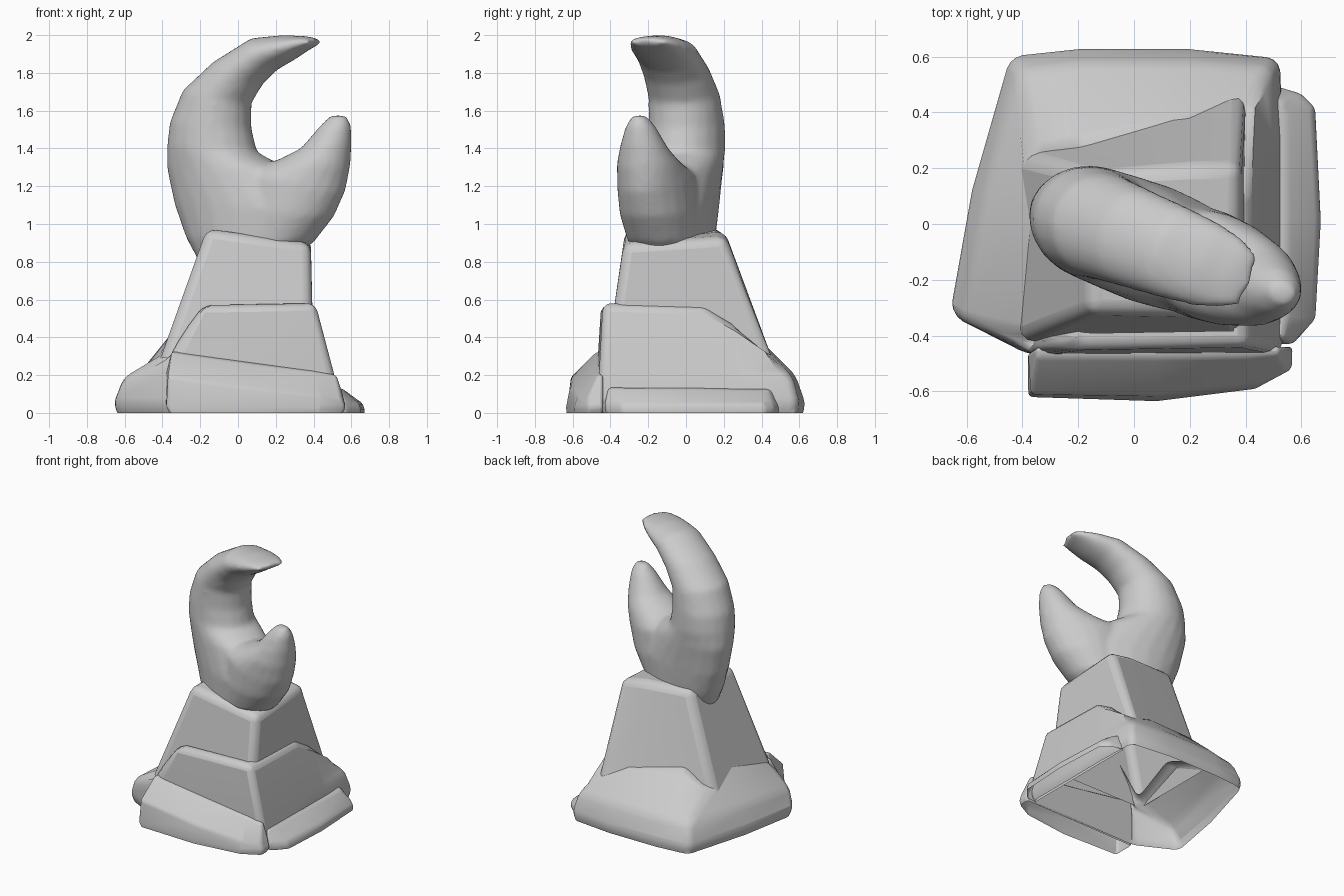
import bpy, bmesh, math
from mathutils import Vector


def loft(name, rings, cap_start=False, cap_end=True, bevel=0.0):
    """Skin a list of equal-length rings of 3D points."""
    bm = bmesh.new()
    loops = [[bm.verts.new(p) for p in ring] for ring in rings]
    n = len(loops[0])
    for a, b in zip(loops, loops[1:]):
        for i in range(n):
            j = (i + 1) % n
            bm.faces.new((a[i], a[j], b[j], b[i]))
    if cap_start:
        bm.faces.new(loops[0][::-1])
    if cap_end:
        bm.faces.new(loops[-1])
    bmesh.ops.recalc_face_normals(bm, faces=bm.faces)
    me = bpy.data.meshes.new(name)
    bm.to_mesh(me)
    bm.free()
    ob = bpy.data.objects.new(name, me)
    bpy.context.collection.objects.link(ob)
    if bevel:
        m = ob.modifiers.new("soft_edges", 'BEVEL')
        m.width, m.segments = bevel, 3
        m.limit_method, m.angle_limit = 'ANGLE', math.radians(22)
    select_only(ob)
    bpy.ops.object.shade_smooth_by_angle(angle=math.radians(40))
    return ob


def select_only(*obs):
    bpy.ops.object.select_all(action='DESELECT')
    for o in obs:
        o.select_set(True)
    bpy.context.view_layer.objects.active = obs[0]


def tucked(ring, s=0.965):
    """Copy of a bottom ring pulled slightly inward onto the ground."""
    c = sum((Vector(p) for p in ring), Vector()) / len(ring)
    return [(c.x + (x - c.x) * s, c.y + (y - c.y) * s, 0) for x, y, z in ring]


def claw_rings(sections, n=20):
    """Elliptical sections from (outer x, z, inner x, z, half thickness) in the slanted claw plane."""
    side = Vector((0.35, 0.94, 0))
    rings = []
    for xo, zo, xi, zi, t in sections:
        a = Vector((xo, -0.05 - 0.37 * xo, zo))
        b = Vector((xi, -0.05 - 0.37 * xi, zi))
        c, h = (a + b) / 2, (b - a) / 2
        rings.append([c + h * math.cos(k * math.tau / n) + side * t * math.sin(k * math.tau / n)
                      for k in range(n)])
    return rings


# Claw: palm with hooked finger, plus short thumb, fused into one smooth form
claw = loft("claw", claw_rings([
    (-.19, .78, .33, .80, .19), (-.27, .93, .38, .92, .205), (-.33, 1.10, .44, 1.08, .215),
    (-.37, 1.30, .26, 1.29, .21), (-.365, 1.42, .09, 1.38, .205), (-.35, 1.54, .06, 1.51, .20),
    (-.28, 1.71, .06, 1.64, .19), (-.12, 1.86, .12, 1.74, .18), (.08, 1.985, .19, 1.81, .17),
    (.24, 2.0, .29, 1.87, .155), (.36, 1.995, .36, 1.92, .13), (.42, 1.98, .41, 1.95, .10)]),
    cap_start=True)
thumb = loft("thumb", claw_rings([
    (.0, .90, .39, .90, .18), (.0, 1.08, .50, 1.04, .20), (.02, 1.29, .56, 1.17, .195),
    (.22, 1.34, .585, 1.30, .165), (.34, 1.40, .595, 1.42, .125), (.43, 1.51, .595, 1.52, .08),
    (.49, 1.575, .575, 1.575, .035)]), cap_start=True)
select_only(claw, thumb)
bpy.ops.object.join()
m = claw.modifiers.new("fuse", 'REMESH')
m.mode, m.voxel_size, m.use_smooth_shade = 'VOXEL', 0.018, True
m = claw.modifiers.new("relax", 'SMOOTH')
m.factor, m.iterations = 0.5, 8

# Upper stone: tapered block under the claw, open below
loft("upper_stone", [
    [(-.41, -.42, .29), (.40, -.42, .29), (.40, .47, .29), (.2, .41, .29), (-.41, .25, .29)],
    [(-.165, -.32, .975), (.385, -.33, .895), (.385, .21, .93), (.2, .21, .96), (-.165, .19, .975)]],
    bevel=0.05)

# Main stone: hollow skirt, high at front right and low at back left
foot = [(-.67, -.32, .04), (-.38, -.47, .04), (.54, -.46, .04), (.54, .1, .04), (.54, .3, .04),
        (.53, .60, .04), (.2, .635, .04), (-.2, .635, .04), (-.45, .61, .04), (-.59, .12, .04)]
top = [(-.38, -.40, .31), (-.2, -.45, .57), (.41, -.44, .58), (.41, .1, .565), (.41, .25, .48),
       (.40, .43, .31), (.18, .36, .42), (-.2, .29, .46), (-.37, .25, .34), (-.345, -.02, .43)]
loft("main_stone", [tucked(foot), foot,
    [(-.61, -.35, .19), (-.36, -.47, .25), (.51, -.46, .2), (.51, .1, .2), (.51, .3, .2),
     (.49, .56, .2), (.2, .58, .2), (-.2, .58, .2), (-.41, .55, .2), (-.53, .12, .2)],
    top, [(x * .87, y * .87, z) for x, y, z in top]], cap_end=False, bevel=0.04)

# Front slab: long stone leaning on the front, taller at the left
foot = [(-.38, -.46, .03), (-.38, -.62, .03), (.08, -.635, .03), (.44, -.59, .03),
        (.57, -.52, .03), (.57, -.44, .03)]
loft("front_slab", [tucked(foot), foot,
    [(-.38, -.46, .21), (-.37, -.61, .19), (.08, -.615, .13), (.43, -.575, .09), (.55, -.52, .08), (.55, -.44, .12)],
    [(-.35, -.44, .33), (-.35, -.48, .32), (.08, -.48, .26), (.4, -.475, .22), (.52, -.47, .2), (.52, -.44, .2)]],
    bevel=0.03)

# Side slab: low stone along the right
foot = [(.5, -.43, .02), (.57, -.43, .02), (.65, -.34, .02), (.67, .02, .02), (.65, .42, .02),
        (.6, .47, .02), (.5, .5, .02)]
loft("side_slab", [tucked(foot, .985), foot,
    [(.5, -.43, .05), (.57, -.43, .05), (.64, -.34, .05), (.66, .02, .05), (.64, .41, .05), (.59, .46, .05), (.5, .49, .05)],
    [(.49, -.41, .14), (.54, -.41, .13), (.55, -.33, .13), (.55, .02, .13), (.55, .39, .12), (.54, .43, .12), (.49, .46, .13)]],
    bevel=0.02)
